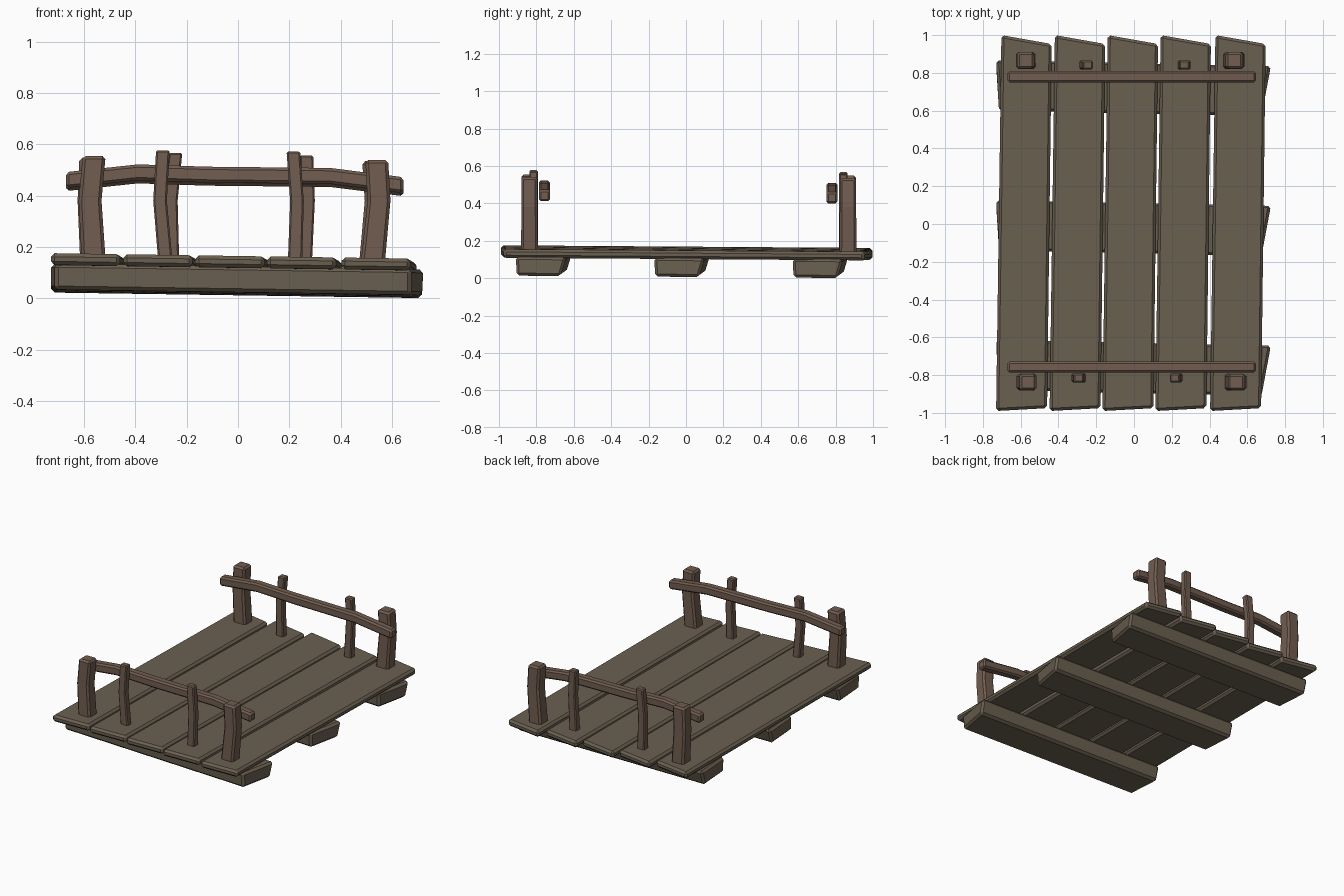
import bpy, bmesh

if "Cube" in bpy.data.objects:
    bpy.data.objects.remove(bpy.data.objects["Cube"])


def material(name, rgb):
    m = bpy.data.materials.new(name)
    m.diffuse_color = (*rgb, 1)
    m.use_nodes = True
    m.node_tree.nodes["Principled BSDF"].inputs["Base Color"].default_value = m.diffuse_color
    return m


DECK = material("deck_wood", (0.147, 0.117, 0.082))
POLE = material("pole_wood", (0.165, 0.109, 0.080))


def tilt(x, y):
    """Height offset of the slightly sagging deck."""
    return -0.015 * x - 0.007 * y


def loft(name, rings, mat, bevel):
    """Skin four-cornered rings into a closed, chamfered solid."""
    bm = bmesh.new()
    vs = [[bm.verts.new(p) for p in r] for r in rings]
    for a, b in zip(vs, vs[1:]):
        for i in range(4):
            j = (i + 1) % 4
            bm.faces.new((a[i], a[j], b[j], b[i]))
    bm.faces.new(vs[0][::-1])
    bm.faces.new(vs[-1])
    bmesh.ops.recalc_face_normals(bm, faces=bm.faces)
    me = bpy.data.meshes.new(name)
    bm.to_mesh(me)
    bm.free()
    ob = bpy.data.objects.new(name, me)
    bpy.context.collection.objects.link(ob)
    me.materials.append(mat)
    mod = ob.modifiers.new("chamfer", 'BEVEL')
    mod.width, mod.segments = bevel, 1
    mod.limit_method, mod.angle_limit = 'ANGLE', 0.7
    return ob


def slab(name, bottom, top, z0, z1, bevel):
    """Flat board from bottom and top plan outlines, following the tilt."""
    rings = [[(x, y, z + tilt(x, y)) for x, y in plan]
             for plan, z in ((bottom, z0), (top, z1))]
    return loft(name, rings, DECK, bevel)


SQUARE = ((-1, -1), (1, -1), (1, 1), (-1, 1))

# Deck planks, angled at the back ends and slightly skewed
for i, x in enumerate((-0.583, -0.300, -0.020, 0.260, 0.550)):
    plan = [(x - 0.147, -0.99), (x + 0.123, -0.975),
            (x + 0.147, 0.953), (x - 0.119, 1.0)]
    slab(f"plank_{i + 1}", plan, plan, 0.112, 0.158, 0.014)

# Support beams with slanted ends and a tapered underside
for name, y in (("front", -0.76), ("middle", -0.02), ("back", 0.72)):
    top = [(-0.715, y - 0.12), (0.675, y - 0.15),
           (0.725, y + 0.12), (-0.73, y + 0.15)]
    bottom = [(-0.715, y - 0.115), (0.675, y - 0.145),
              (0.72, y + 0.09), (-0.73, y + 0.12)]
    slab(f"{name}_beam", bottom, top, 0.017, 0.118, 0.014)


def post(name, y, xs, top, hx, hy):
    """Bent upright: xs are centres at the foot, middle and head."""
    rings = []
    for x, z, s in zip(xs, (0.13, 0.38, top), (1.0, 0.95, 0.95)):
        rings.append([(x + a * hx * s, y + b * hy * s, z) for a, b in SQUARE])
    loft(name, rings, POLE, min(hx, hy) * 0.27)


# Corner posts and thin stakes
post("front_left_post", -0.837, (-0.562, -0.577, -0.561), 0.555, 0.047, 0.045)
post("front_right_post", -0.837, (0.525, 0.550, 0.541), 0.540, 0.047, 0.045)
post("back_left_post", 0.866, (-0.567, -0.580, -0.573), 0.548, 0.048, 0.046)
post("back_right_post", 0.866, (0.520, 0.540, 0.530), 0.535, 0.048, 0.046)
post("front_left_stake", -0.815, (-0.282, -0.304, -0.293), 0.577, 0.028, 0.024)
post("front_right_stake", -0.815, (0.222, 0.230, 0.216), 0.572, 0.028, 0.024)
post("back_left_stake", 0.842, (-0.257, -0.262, -0.244), 0.567, 0.028, 0.024)
post("back_right_stake", 0.842, (0.260, 0.273, 0.267), 0.557, 0.028, 0.024)

# Crooked cross rails at both ends
PATH = ((-0.67, 0.461), (-0.39, 0.491), (-0.12, 0.482),
        (0.36, 0.477), (0.645, 0.441))
for name, y, dz in (("front_rail", -0.757, 0.0), ("back_rail", 0.780, -0.012)):
    rings = [[(x, y + a * 0.03, z + dz + b * 0.031) for a, b in SQUARE]
             for x, z in PATH]
    loft(name, rings, POLE, 0.011)
